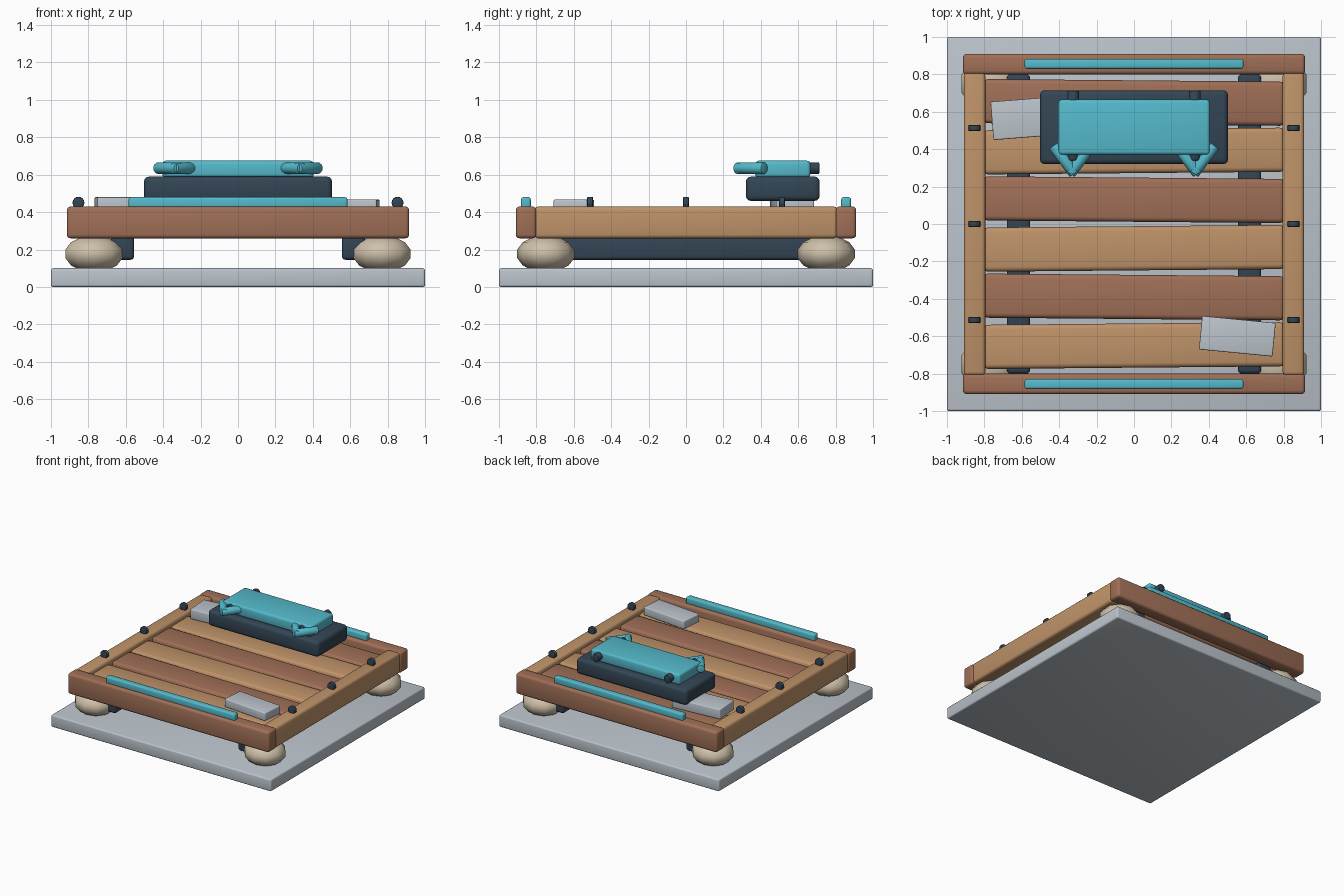
import bpy, bmesh, math
from mathutils import Vector, Matrix

old = bpy.data.objects.get("Cube")
if old:
    bpy.data.objects.remove(old, do_unlink=True)


def material(name, *rgb):
    m = bpy.data.materials.new(name)
    m.use_nodes = True
    m.diffuse_color = (*rgb, 1)
    m.node_tree.nodes["Principled BSDF"].inputs["Base Color"].default_value = (*rgb, 1)
    return m


grey = material("pale grey", .50, .55, .60)
dark = material("dark slate", .033, .060, .090)
teal = material("teal", .090, .49, .60)
tan = material("tan wood", .52, .29, .14)
brown = material("brown wood", .35, .16, .095)
sand = material("sandstone", .62, .53, .40)


def finish(bm, name, mat):
    mesh = bpy.data.meshes.new(name)
    bm.to_mesh(mesh)
    bm.free()
    mesh.materials.append(mat)
    obj = bpy.data.objects.new(name, mesh)
    bpy.context.collection.objects.link(obj)
    bpy.ops.object.select_all(action='DESELECT')
    obj.select_set(True)
    bpy.context.view_layer.objects.active = obj
    bpy.ops.object.shade_smooth_by_angle(angle=math.radians(40))
    return obj


def box(name, mat, x, y, z, bevel=.02, turn=0):
    """Bevelled box from (min, max) ranges, turned about its own centre."""
    bm = bmesh.new()
    bmesh.ops.create_cube(bm, size=1)
    size = [b - a for a, b in (x, y, z)]
    bmesh.ops.scale(bm, vec=size, verts=bm.verts)
    bmesh.ops.bevel(bm, geom=bm.edges[:], offset=bevel, segments=3, profile=.5, affect='EDGES')
    obj = finish(bm, name, mat)
    obj.location = [(a + b) / 2 for a, b in (x, y, z)]
    obj.rotation_euler.z = math.radians(turn)
    return obj


def rod(name, mat, start, end, radius, bevel=.006):
    """Cylinder between two points with softened rims."""
    a, b = Vector(start), Vector(end)
    bm = bmesh.new()
    bmesh.ops.create_cone(bm, cap_ends=True, segments=16, radius1=radius,
                          radius2=radius, depth=(b - a).length)
    rims = [e for e in bm.edges if any(len(f.verts) > 4 for f in e.link_faces)]
    bmesh.ops.bevel(bm, geom=rims, offset=bevel, segments=2, profile=.5, affect='EDGES')
    turn = (b - a).to_track_quat('Z', 'Y').to_matrix().to_4x4()
    bm.transform(Matrix.Translation((a + b) / 2) @ turn)
    return finish(bm, name, mat)


# Ground slab
box("base_slab", grey, (-1, 1), (-1, 1), (0, .10), .012)

# Corner stones
for sx in (-1, 1):
    for sy in (-1, 1):
        bm = bmesh.new()
        bmesh.ops.create_uvsphere(bm, u_segments=10, v_segments=7, radius=1)
        bmesh.ops.scale(bm, vec=(.165, .157, .10), verts=bm.verts)
        stone = finish(bm, "corner_stone", sand)
        stone.location = (sx * .77, sy * .75, .177)

# Frame rails, runners, edge strips and rail pegs
for s in (-1, 1):
    def span(a, b):
        return tuple(sorted((s * a, s * b)))
    box("end_rail", brown, (-.915, .915), span(.80, .91), (.26, .43))
    box("side_rail", tan, span(.795, .91), (-.81, .81), (.26, .43))
    box("under_runner", dark, span(.555, .68), (-.80, .80), (.145, .285))
    box("edge_strip", teal, (-.585, .585), span(.83, .882), (.42, .48), .012)
    for y in (-.513, 0, .513):
        rod("rail_peg", dark, (s * .853, y - .016, .45), (s * .853, y + .016, .45), .032)

# Deck slats, alternating colour and skew
for i in range(6):
    y = -.65 + .26 * i
    odd = i % 2
    box("deck_slat", brown if odd else tan, (-.805, .805), (y - .118, y + .118),
        (.28, .40), .025, -.5 if odd else .5)

# Loose tiles on the deck
box("front_tile", grey, (.355, .75), (-.69, -.51), (.40, .467), .007, -5.5)
box("back_tile", grey, (-.76, -.34), (.465, .67), (.40, .48), .007, 4.5)

# Raised block with its cover
box("raised_block", dark, (-.503, .503), (.32, .715), (.46, .59), .027)
box("block_cover", teal, (-.405, .405), (.37, .665), (.585, .675), .018)

# Bolts through the cover and V-shaped catches in front
for s in (-1, 1):
    rod("cover_bolt", dark, (s * .325, .34, .635), (s * .325, .713, .635), .031)
    for d in (-1, 1):
        rod("catch_arm", teal, (s * (.33 - d * .012), .27, .635),
            (s * (.33 + d * .10), .42, .635), .031)
